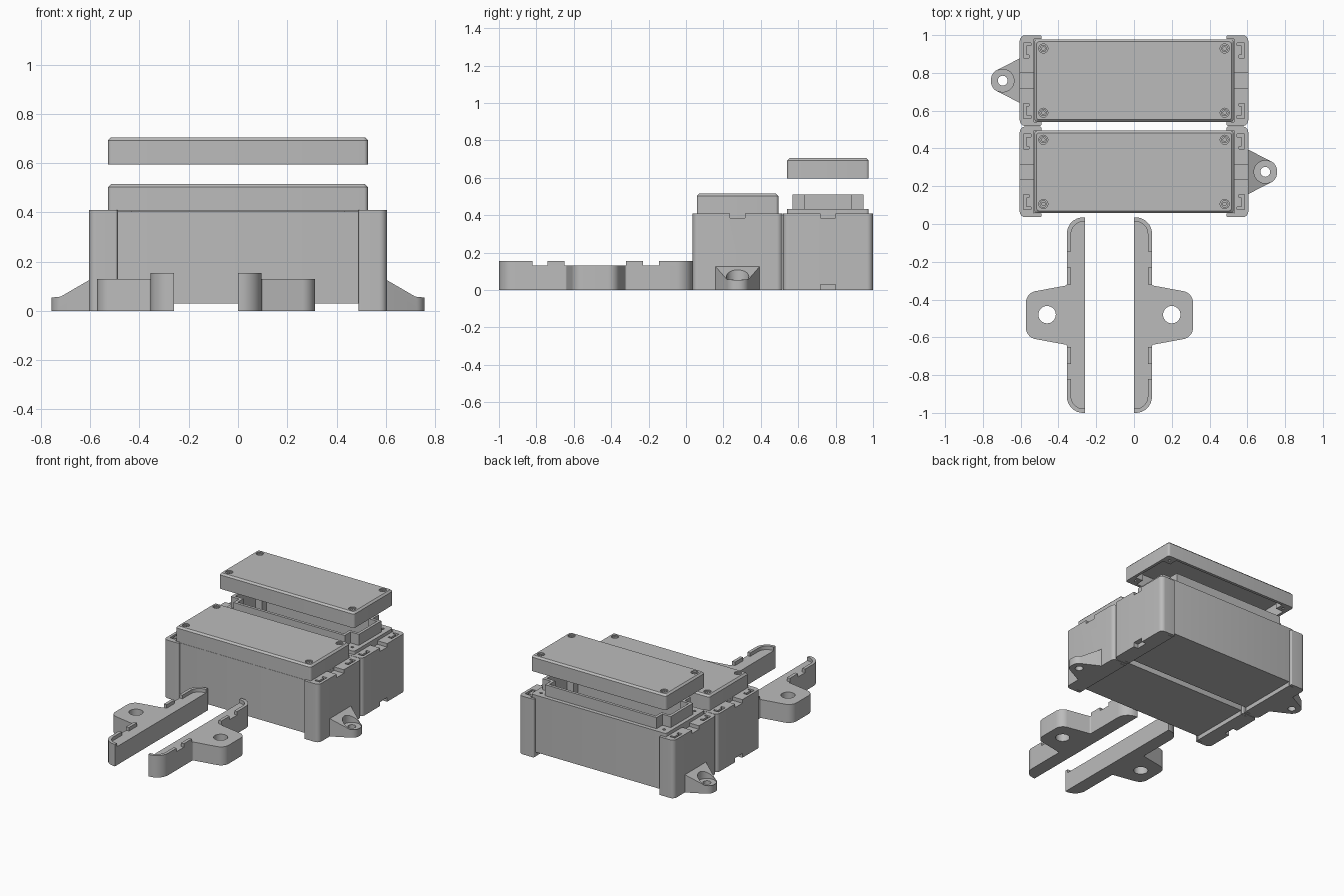
import bpy, bmesh, math
from mathutils import Vector

if "Cube" in bpy.data.objects:
    bpy.data.objects.remove(bpy.data.objects["Cube"], do_unlink=True)

grey = bpy.data.materials.new("light_grey_plastic")
grey.use_nodes = True
GREY = (0.5, 0.5, 0.5, 1)
grey.diffuse_color = GREY
grey.node_tree.nodes["Principled BSDF"].inputs["Base Color"].default_value = GREY
parts = []


def fillet(corners, steps=7):
    """Outline from (x, y, radius) corners."""
    pts, n = [], len(corners)
    for i, (x, y, r) in enumerate(corners):
        c = Vector((x, y))
        if r == 0:
            pts.append(c)
            continue
        a = (Vector(corners[i - 1][:2]) - c).normalized()
        b = (Vector(corners[(i + 1) % n][:2]) - c).normalized()
        half = a.angle(b) / 2
        t = r / math.tan(half)
        mid = c + (a + b).normalized() * r / math.sin(half)
        d0, d1 = c + a * t - mid, c + b * t - mid
        for k in range(steps + 1):
            f = k / steps
            pts.append(mid + (d0 * (1 - f) + d1 * f).normalized() * r)
    return pts


def rect(x0, x1, y0, y1, r=0):
    return fillet([(x0, y0, r), (x1, y0, r), (x1, y1, r), (x0, y1, r)], 4)


def circle(x, y, r, n=24):
    return [Vector((x + r * math.cos(math.tau * i / n), y + r * math.sin(math.tau * i / n)))
            for i in range(n)]


def notched(hx, hy, n):
    """Rectangle with its four corners cut out."""
    q = [(hx, hy - n), (hx - n, hy - n), (hx - n, hy)]
    pts = q + [(-x, y) for x, y in q[::-1]]
    pts += [(-x, -y) for x, y in pts]
    return [Vector(p) for p in pts]


def loft(name, rings, at=(0, 0), flip=1, sideways=False):
    """Solid through (height, outline) rings; sideways extrudes along y."""
    bm = bmesh.new()
    loops = []
    for h, pts in rings:
        loop = []
        for p in pts:
            co = (p[0], h, p[1]) if sideways else (p[0], p[1], h)
            loop.append(bm.verts.new((co[0] * flip + at[0], co[1] + at[1], co[2])))
        loops.append(loop)
    n = len(loops[0])
    for lo, hi in zip(loops, loops[1:]):
        for i in range(n):
            j = (i + 1) % n
            bm.faces.new((lo[i], lo[j], hi[j], hi[i]))
    bm.faces.new(loops[0][::-1])
    bm.faces.new(loops[-1])
    bmesh.ops.recalc_face_normals(bm, faces=bm.faces)
    me = bpy.data.meshes.new(name)
    bm.to_mesh(me)
    bm.free()
    me.materials.append(grey)
    ob = bpy.data.objects.new(name, me)
    bpy.context.collection.objects.link(ob)
    return ob


def prism(name, pts, z0, z1, **kw):
    return loft(name, [(z0, pts), (z1, pts)], **kw)


def finish(ob, cutters=()):
    """Subtract the cutters and keep the resulting mesh."""
    for c in cutters:
        m = ob.modifiers.new("cut", 'BOOLEAN')
        m.operation, m.solver, m.object = 'DIFFERENCE', 'EXACT', c
    dg = bpy.context.evaluated_depsgraph_get()
    me = bpy.data.meshes.new_from_object(ob.evaluated_get(dg))
    ob.modifiers.clear()
    ob.data = me
    for c in cutters:
        bpy.data.objects.remove(c, do_unlink=True)
    parts.append(ob)


HX, HY = 0.527, 0.218


def lid(name, y, z):
    top = z + 0.11
    ob = loft(name, [(z, rect(-HX, HX, -HY, HY, 0.015)), (top - 0.012, rect(-HX, HX, -HY, HY, 0.015)),
                     (top, rect(-HX + .012, HX - .012, -HY + .012, HY - .012, 0.01))], at=(0, y))
    cuts = [prism("cutter", notched(0.507, 0.198, 0.06), z - 0.1, top - 0.02, at=(0, y))]
    for sx in (-1, 1):
        for sy in (-1, 1):
            p = (sx * 0.48, y + sy * 0.17)
            cuts.append(loft("cutter", [(top - 0.008, circle(0, 0, 0.024)),
                                        (top + 0.05, circle(0, 0, 0.024))], at=p))
            cuts.append(prism("cutter", circle(0, 0, 0.018, 6), top - 0.04, top + 0.02, at=p))
            cuts.append(prism("cutter", circle(0, 0, 0.009, 12), z - 0.1, top - 0.02, at=p))
    finish(ob, cuts)


def body(name, y, top, lip_top):
    ob = prism(name, rect(-HX, HX, -HY, HY, 0.015), 0.03, top, at=(0, y))
    cuts = [prism("cutter", notched(0.48, 0.17, 0.05), 0.055, 1, at=(0, y))]
    for sx in (-1, 1):
        for sy in (-1, 1):
            cuts.append(prism("cutter", circle(sx * 0.48, sy * 0.17, 0.01, 12), top - 0.1, 1, at=(0, y)))
    finish(ob, cuts)
    lip = prism(name + "_inner_lip", notched(0.5, 0.19, 0.065), top, lip_top, at=(0, y))
    finish(lip, [prism("cutter", notched(0.48, 0.17, 0.065), 0, 1, at=(0, y))])


def bracket(name, y, side, ear):
    W, H = 0.24, 0.41
    kw = dict(at=(0, y), flip=side)
    # C-shaped end holder wrapping the box corners
    ob = prism(name, fillet([(.49, -W, .008), (.605, -W, .03), (.605, W, .03), (.49, W, .008),
                             (.49, HY + .002, 0), (.529, HY + .002, 0),
                             (.529, -HY - .002, 0), (.49, -HY - .002, 0)]), 0, H, **kw)
    cuts = [prism("cutter", rect(.5, .65, -.04, .04), H - .025, 1, **kw)]
    if not ear:
        cuts.append(prism("cutter", rect(.57, .65, -.04, .04), -1, .03, **kw))
    for s in (-1, 1):
        slot = [(.545, .2), (.585, .2), (.585, .12), (.555, .12), (.555, .135), (.57, .135),
                (.57, .185), (.545, .185)]
        cuts.append(prism("cutter", [(px, py * s) for px, py in slot], H - .06, 1, **kw))
    finish(ob, cuts)
    finish(prism(name + "_foot", rect(.49, .53, -HY, HY), 0, .03, **kw))
    if ear:
        # Sloped mounting ear with a counterbored screw hole
        e = prism(name + "_mounting_ear", fillet([(.6, -.12, 0), (.757, -.04, .055),
                                                  (.757, .04, .055), (.6, .12, 0)]), 0, .125, **kw)
        slope = [(.605, .125), (.72, .058), (.8, .05), (.8, .3), (.605, .3)]
        finish(e, [loft("cutter", [(-.3, slope), (.3, slope)], sideways=True, **kw),
                   prism("cutter", circle(.695, 0, .06), .05, 1, **kw),
                   prism("cutter", circle(.695, 0, .026), -1, .5, **kw)])


def end_clip(name, x, side):
    kw = dict(at=(x, 0), flip=side)
    ob = prism(name, fillet([(0, .035, 0), (.095, .035, .085), (.095, -.325, .01),
                             (.312, -.365, .06), (.312, -.6, .06), (.095, -.64, .01),
                             (.095, -1, .085), (0, -1, 0)]), 0, .13, **kw)
    finish(ob, [prism("cutter", circle(.2, -.48, .046, 32), -1, 1, **kw)])
    # Raised rim on the curved edge, broken by gaps
    rim = prism(name + "_rim", fillet([(0, .035, 0), (.095, .035, .085),
                                       (.095, -1, .085), (0, -1, 0)]), .13, .155, **kw)
    cuts = [prism("cutter", fillet([(-.1, .013, 0), (.073, .013, .065),
                                    (.073, -.978, .065), (-.1, -.978, 0)]), 0, 1, **kw)]
    for y0, y1 in ((-.82, -.74), (-.65, -.32), (-.23, -.145)):
        cuts.append(prism("cutter", rect(.04, .2, y0, y1), 0, 1, **kw))
    finish(rim, cuts)


# Closed box at the front, opened box behind it
YA, YB = 0.276, 0.759
body("closed_box_body", YA, 0.404, 0.47)
lid("closed_box_lid", YA, 0.405)
body("open_box_body", YB, 0.432, 0.51)
lid("open_box_lid", YB, 0.595)

# End holders, each box with one ear on opposite sides
for label, y, ear_side in (("front", YA, 1), ("back", YB, -1)):
    for side, word in ((1, "left"), (-1, "right")):
        bracket(label + "_" + word + "_holder", y, side, side == ear_side)

# Loose clips in front
end_clip("left_end_clip", 0.0, 1)
end_clip("right_end_clip", -0.26, -1)

# Smooth the rounded corners only
bpy.ops.object.select_all(action='DESELECT')
for ob in parts:
    ob.select_set(True)
bpy.context.view_layer.objects.active = parts[0]
bpy.ops.object.shade_smooth_by_angle(angle=math.radians(30))
